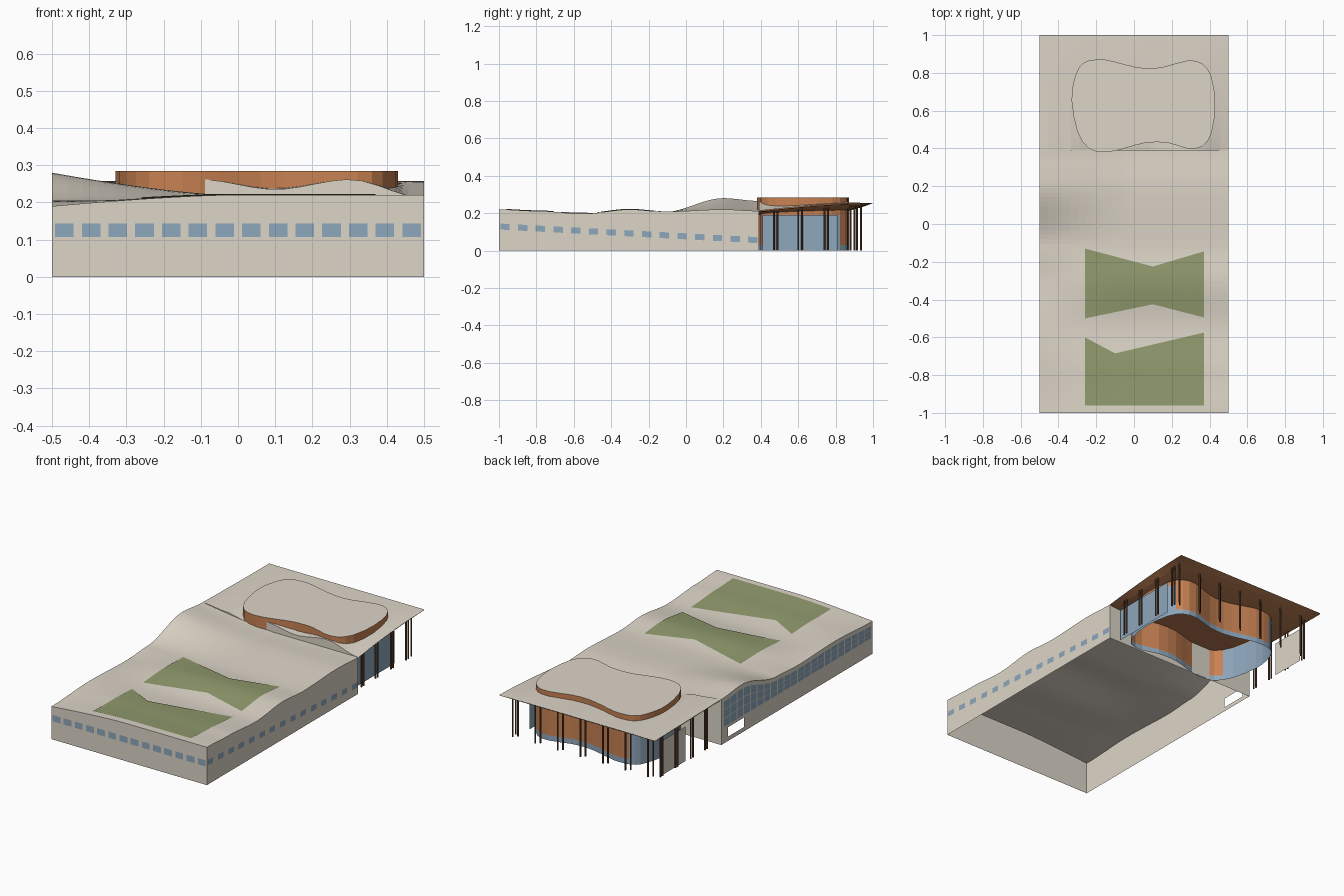
import bpy, bmesh, math
from mathutils import Vector

cube = bpy.data.objects.get("Cube")
if cube:
    bpy.data.objects.remove(cube, do_unlink=True)


def material(name, rgb):
    m = bpy.data.materials.new(name)
    m.use_nodes = True
    m.diffuse_color = (*rgb, 1)
    m.node_tree.nodes["Principled BSDF"].inputs["Base Color"].default_value = (*rgb, 1)
    return m


CONCRETE = material("pale concrete", (0.72, 0.665, 0.575))
GRASS = material("grass green", (0.28, 0.325, 0.155))
GLASS = material("blue glass", (0.27, 0.385, 0.5))
TIMBER = material("copper timber", (0.575, 0.22, 0.085))
SOFFIT = material("soffit brown", (0.46, 0.19, 0.08))
POST = material("dark brown", (0.13, 0.062, 0.033))


def finish(name, bm, *mats):
    mesh = bpy.data.meshes.new(name)
    bm.to_mesh(mesh)
    bm.free()
    for m in mats:
        mesh.materials.append(m)
    obj = bpy.data.objects.new(name, mesh)
    bpy.context.scene.collection.objects.link(obj)


def span(a, b, n):
    return [a + (b - a) * i / n for i in range(n + 1)]


def add_sheet(bm, us, vs, f):
    rows = [[bm.verts.new(f(u, v)) for u in us] for v in vs]
    for lo, hi in zip(rows, rows[1:]):
        for i in range(len(us) - 1):
            bm.faces.new((lo[i], lo[i + 1], hi[i + 1], hi[i]))


def sheet(name, us, vs, f, mat):
    bm = bmesh.new()
    add_sheet(bm, us, vs, f)
    finish(name, bm, mat)


def ease(points, t, smooth=True):
    """Interpolate a height profile given as (position, height) pairs."""
    for (a, p), (b, q) in zip(points, points[1:]):
        if t <= b:
            k = max(0, (t - a) / (b - a))
            if smooth:
                k = k * k * (3 - 2 * k)
            return p + (q - p) * k
    return points[-1][1]


# Height profiles of the undulating roof
WEST = [(-1, .19), (-.65, .205), (-.3, .195), (-.12, .205), (.2, .28), (.39, .265)]
EAST = [(-1, .22), (-.8, .212), (-.55, .197), (-.3, .22), (-.12, .208), (.2, .22), (.39, .212)]
FOLD = [(-.5, .265), (-.35, .25), (-.22, .228), (-.1, .262), (.1, .235), (.3, .262), (.5, .212)]
SPLIT = 0.39


def roof_z(x, y):
    w = max(0, (-.03 - x) / .47) ** 1.4
    return ease(EAST, y) * (1 - w) + ease(WEST, y) * w


def canopy_z(x, y):
    t = (y - SPLIT) / (1 - SPLIT)
    k = 1 - (1 - t) ** 1.6
    return ease(FOLD, x) * (1 - k) + .257 * k


def soffit_z(x, y):
    """Underside that bellies down in the middle and meets the roof at its rim."""
    t = (y - SPLIT) / (1 - SPLIT)
    k = (1 - (2 * x) ** 6) * (1 - t ** 4)
    top = canopy_z(x, y) - .003
    return top + (.19 - top) * k


# Roofs
xs, ys = span(-.5, .5, 24), span(-1, SPLIT, 56)
back_ys = span(SPLIT, 1, 20)
sheet("main_roof", xs, ys, lambda x, y: (x, y, roof_z(x, y)), CONCRETE)
sheet("canopy_roof", xs, back_ys, lambda x, y: (x, y, canopy_z(x, y)), CONCRETE)
sheet("canopy_soffit", xs[::-1], back_ys, lambda x, y: (x, y, soffit_z(x, y)), SOFFIT)

# Outer walls, following the roof edge
sheet("front_wall", xs, [0, 1], lambda x, t: (x, -1, t * roof_z(x, -1)), CONCRETE)
sheet("left_wall", ys, [0, 1], lambda y, t: (.5, y, t * roof_z(.5, y)), CONCRETE)
sheet("back_wall", xs[::-1], [0, 1], lambda x, t: (x, SPLIT, t * canopy_z(x, SPLIT)), CONCRETE)

# Right wall, with a low see-through opening
bm = bmesh.new()
for a, b, n, low, high in ((-1, .18, 48, 0, None), (.18, .33, 6, 0, .025),
                           (.18, .33, 6, .08, None), (.33, SPLIT, 3, 0, None)):
    add_sheet(bm, span(b, a, n), [0, 1],
              lambda y, t: (-.5, y, low + t * ((high or roof_z(-.5, y)) - low)))
finish("right_wall", bm, CONCRETE)

# Small windows in the front and left walls
bm = bmesh.new()
for i in range(14):
    x = -.467 + i * .934 / 13
    add_sheet(bm, [x - .025, x + .025], [.107, .143], lambda u, z: (u, -1.001, z))
finish("front_windows", bm, GLASS)

bm = bmesh.new()
for i in range(15):
    y, z = -.968 + i * .0947, .127 - i * .005
    add_sheet(bm, [y - .025, y + .025], [z - .016, z + .016],
              lambda u, v: (.501, u, v - (u - y) * .05))
finish("left_windows", bm, GLASS)

# Tall window grid in the right wall
bm = bmesh.new()
COLS, ROWS = 22, 3
for i in range(COLS):
    a = -.985 + i * 1.36 / COLS
    b = a + 1.36 / COLS - .008
    for j in range(ROWS):
        def pane(y, t):
            low, high = .095, roof_z(-.5, y) - .022
            return (-.501, y, low + (high - low) * (j + .04 + .92 * t) / ROWS)
        add_sheet(bm, [b, a], [0, 1], pane)
finish("right_windows", bm, GLASS)

# Lawns draped over the roof, between a near and a far edge
LAWNS = {
    "rear_lawn": ([(-.26, -.5), (.1, -.425), (.37, -.495)],
                  [(-.26, -.13), (.1, -.225), (.37, -.145)]),
    "front_lawn": ([(-.26, -.96), (.37, -.96)],
                   [(-.26, -.6), (-.1, -.685), (.37, -.575)]),
}
for name, (near, far) in LAWNS.items():
    def drape(x, t):
        a, b = ease(near, x, False), ease(far, x, False)
        y = a + (b - a) * t
        return (x, y, roof_z(x, y) + .003)
    sheet(name, span(-.26, .37, 63), span(0, 1, 16), drape, GRASS)

# Curved hall that rises through the canopy
OUTLINE = [(-.33, .65), (-.32, .75), (-.29, .83), (-.24, .865), (-.15, .87), (-.05, .845),
           (.05, .825), (.15, .83), (.28, .865), (.36, .85), (.41, .78), (.43, .63),
           (.41, .48), (.36, .41), (.28, .4), (.18, .43), (.06, .43), (-.05, .4),
           (-.15, .38), (-.24, .4), (-.3, .49)]
pts = [Vector(p) for p in OUTLINE][::-1]
ring = []
for i, p in enumerate(pts):
    q, before, after = pts[(i + 1) % len(pts)], pts[i - 1], pts[(i + 2) % len(pts)]
    ring += [p, (p + q) * .5625 - (before + after) * .0625]

bm = bmesh.new()
levels = [0, .03, .19, .285]
loops = [[bm.verts.new((p.x, p.y, z)) for p in ring] for z in levels]
for k in range(len(levels) - 1):
    for i in range(len(ring)):
        j = (i + 1) % len(ring)
        face = bm.faces.new((loops[k][i], loops[k][j], loops[k + 1][j], loops[k + 1][i]))
        c = face.calc_center_median()
        side_glass = (c.x > .39 and .42 < c.y < .81) or (c.x < -.25 and c.y > .42)
        if k == 0 or (k == 1 and side_glass):
            face.material_index = 1
bm.faces.new(loops[-1]).material_index = 2
bmesh.ops.recalc_face_normals(bm, faces=bm.faces)
finish("curved_hall", bm, TIMBER, GLASS, CONCRETE)

# Flat glazing in front of the hall's left side, and a screen wall on its right
sheet("left_glazing", [.41, .81], [0, .19], lambda y, z: (.44, y, z), GLASS)
sheet("screen_wall", [.87, .66], [0, .2], lambda y, z: (-.46, y, z), CONCRETE)

# Paired posts around the canopy, each pair set along its edge
posts = [(s * .465, y + d) for s in (-1, 1) for y in (.48, .61, .75, .89) for d in (-.01, .01)]
posts += [(.45 - i * .145 + d, .925 + d) for i in range(7) for d in (-.01, .01)]
bm = bmesh.new()
for x, y in posts:
    top = soffit_z(x, y) + .002
    made = bmesh.ops.create_cone(bm, cap_ends=True, segments=8, radius1=.005,
                                 radius2=.005, depth=top)
    bmesh.ops.translate(bm, verts=made["verts"], vec=(x, y, top / 2))
finish("canopy_posts", bm, POST)
